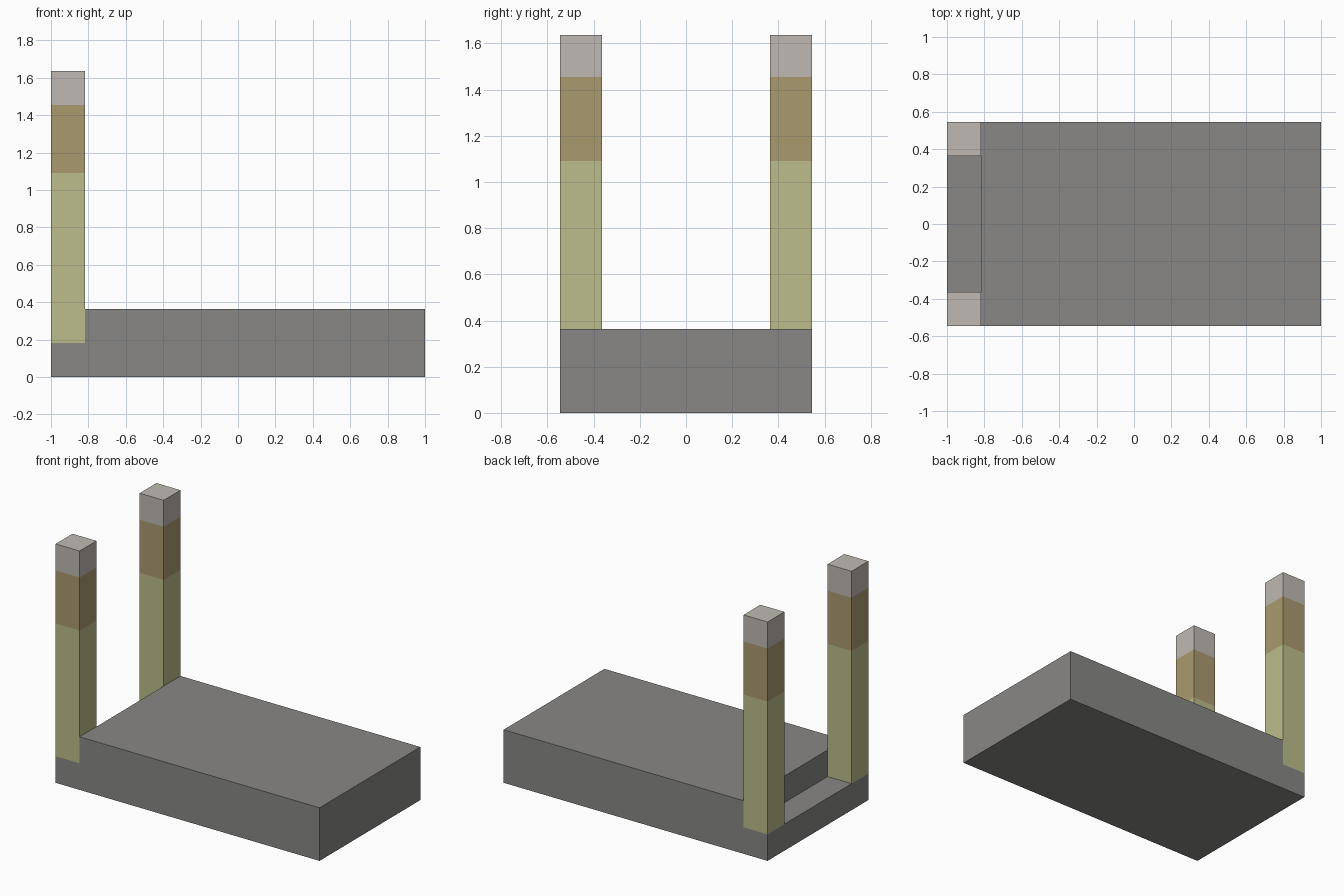
import bpy
import bmesh

cube = bpy.data.objects.get("Cube")
if cube:
    bpy.data.objects.remove(cube, do_unlink=True)

U = 2 / 11  # one module: post width, step depth and half the base height


def srgb(*rgb):
    return [((c / 255 + 0.055) / 1.055) ** 2.4 for c in rgb] + [1]


def material(name, colour):
    m = bpy.data.materials.new(name)
    m.use_nodes = True
    m.diffuse_color = colour
    m.node_tree.nodes["Principled BSDF"].inputs["Base Color"].default_value = colour
    return m


stone = material("dark grey", srgb(136, 135, 133))
bands = [material("pale green", srgb(188, 189, 139)),
         material("tan brown", srgb(170, 155, 111)),
         material("light grey", srgb(191, 185, 178))]


def finish(name, bm, materials):
    bmesh.ops.recalc_face_normals(bm, faces=bm.faces)
    mesh = bpy.data.meshes.new(name)
    bm.to_mesh(mesh)
    bm.free()
    for m in materials:
        mesh.materials.append(m)
    obj = bpy.data.objects.new(name, mesh)
    bpy.context.collection.objects.link(obj)
    return obj


# Base slab: stepped side profile extruded across the width
bm = bmesh.new()
profile = [(-1, 0), (1, 0), (1, 2 * U), (U - 1, 2 * U), (U - 1, U), (-1, U)]
side = bm.faces.new([bm.verts.new((x, -3 * U, z)) for x, z in profile])
swept = bmesh.ops.extrude_face_region(bm, geom=[side])["geom"]
bmesh.ops.translate(bm, vec=(0, 6 * U, 0),
                    verts=[v for v in swept if isinstance(v, bmesh.types.BMVert)])
finish("base_slab", bm, [stone])


# Banded posts standing on the step at its two ends
def post(name, y):
    bm = bmesh.new()
    bmesh.ops.create_cube(bm, size=1)
    for v in bm.verts:
        v.co = (U / 2 - 1 + v.co.x * U, y + v.co.y * U, 9 * U if v.co.z > 0 else U)
    for level in (6, 8):
        bmesh.ops.bisect_plane(bm, geom=bm.verts[:] + bm.edges[:] + bm.faces[:],
                               plane_co=(0, 0, level * U), plane_no=(0, 0, 1))
    for f in bm.faces:
        z = f.calc_center_median().z / U
        f.material_index = (z > 6) + (z > 8)
    finish(name, bm, bands)


post("front_post", -2.5 * U)
post("back_post", 2.5 * U)
